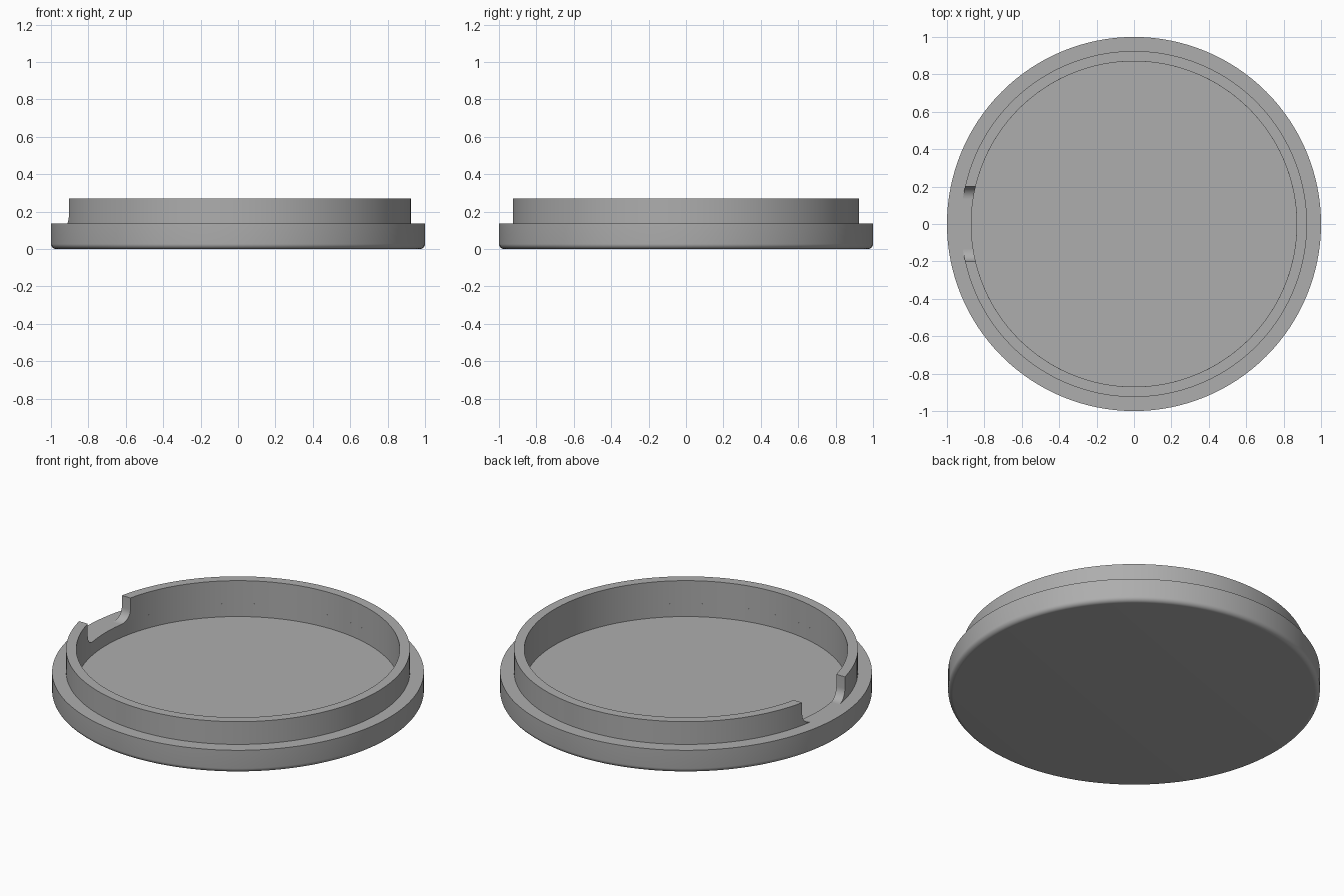
import bpy, bmesh
from math import sin, cos, asin, pi, radians

if "Cube" in bpy.data.objects:
    bpy.data.objects.remove(bpy.data.objects["Cube"], do_unlink=True)

STEPS = 128
OUTER, RIM_OUT, RIM_IN = 1.0, 0.925, 0.87
FLOOR, LEDGE, TOP = 0.057, 0.135, 0.27
BEVEL = 0.027
NOTCH, FILLET = 0.2, 0.065

grey = bpy.data.materials.new("plain grey")
grey.use_nodes = True
colour = (0.42, 0.42, 0.42, 1)
grey.diffuse_color = colour
grey.node_tree.nodes["Principled BSDF"].inputs["Base Color"].default_value = colour


def finish(bm, name):
    bmesh.ops.remove_doubles(bm, verts=bm.verts, dist=1e-5)
    bmesh.ops.dissolve_degenerate(bm, edges=bm.edges, dist=1e-5)
    bmesh.ops.recalc_face_normals(bm, faces=bm.faces)
    mesh = bpy.data.meshes.new(name)
    bm.to_mesh(mesh)
    bm.free()
    mesh.materials.append(grey)
    ob = bpy.data.objects.new(name, mesh)
    bpy.context.collection.objects.link(ob)
    bpy.ops.object.select_all(action='DESELECT')
    ob.select_set(True)
    bpy.context.view_layer.objects.active = ob
    bpy.ops.object.shade_smooth_by_angle(angle=radians(30))


# Shallow dish: lathed profile with a rounded bottom edge
curve = [(OUTER - BEVEL + BEVEL * sin(a), BEVEL - BEVEL * cos(a))
         for a in (i * pi / 16 for i in range(9))]
profile = curve + [(OUTER, LEDGE), (RIM_IN, LEDGE), (RIM_IN, FLOOR)]
bm = bmesh.new()
rings = [[bm.verts.new((r * cos(2 * pi * i / STEPS), r * sin(2 * pi * i / STEPS), z))
          for i in range(STEPS)] for r, z in profile]
for low, high in zip(rings, rings[1:]):
    for i in range(STEPS):
        j = (i + 1) % STEPS
        bm.faces.new((low[i], low[j], high[j], high[i]))
bm.faces.new(rings[0])
bm.faces.new(rings[-1])
finish(bm, "lid_base")

# Upright rim: swept round from one side of the finger notch to the other
fillet = [(NOTCH - FILLET + FILLET * sin(a), LEDGE + FILLET - FILLET * cos(a))
          for a in (i * pi / 20 for i in range(11))]
ends = fillet + [(NOTCH, TOP)]


def section(bm, angles, height):
    # angles are measured from the notch centre on the -x side
    loop = []
    for r, a, z in ((RIM_IN, angles[0], LEDGE), (RIM_IN, angles[0], height),
                    (RIM_OUT, angles[1], height), (RIM_OUT, angles[1], LEDGE)):
        loop.append(bm.verts.new((-r * cos(a), r * sin(a), z)))
    return loop


bm = bmesh.new()
spans = [(asin(y / RIM_IN), asin(y / RIM_OUT), z) for y, z in ends]
starts = spans[-1][:2]
middle = [tuple(s + (2 * pi - 2 * s) * i / STEPS for s in starts) + (TOP,)
          for i in range(1, STEPS)]
closing = [(2 * pi - a, 2 * pi - b, z) for a, b, z in reversed(spans)]
sections = [section(bm, (a, b), z) for a, b, z in spans + middle + closing]
for one, two in zip(sections, sections[1:]):
    for k in range(4):
        m = (k + 1) % 4
        bm.faces.new((one[k], one[m], two[m], two[k]))
finish(bm, "notched_rim")
